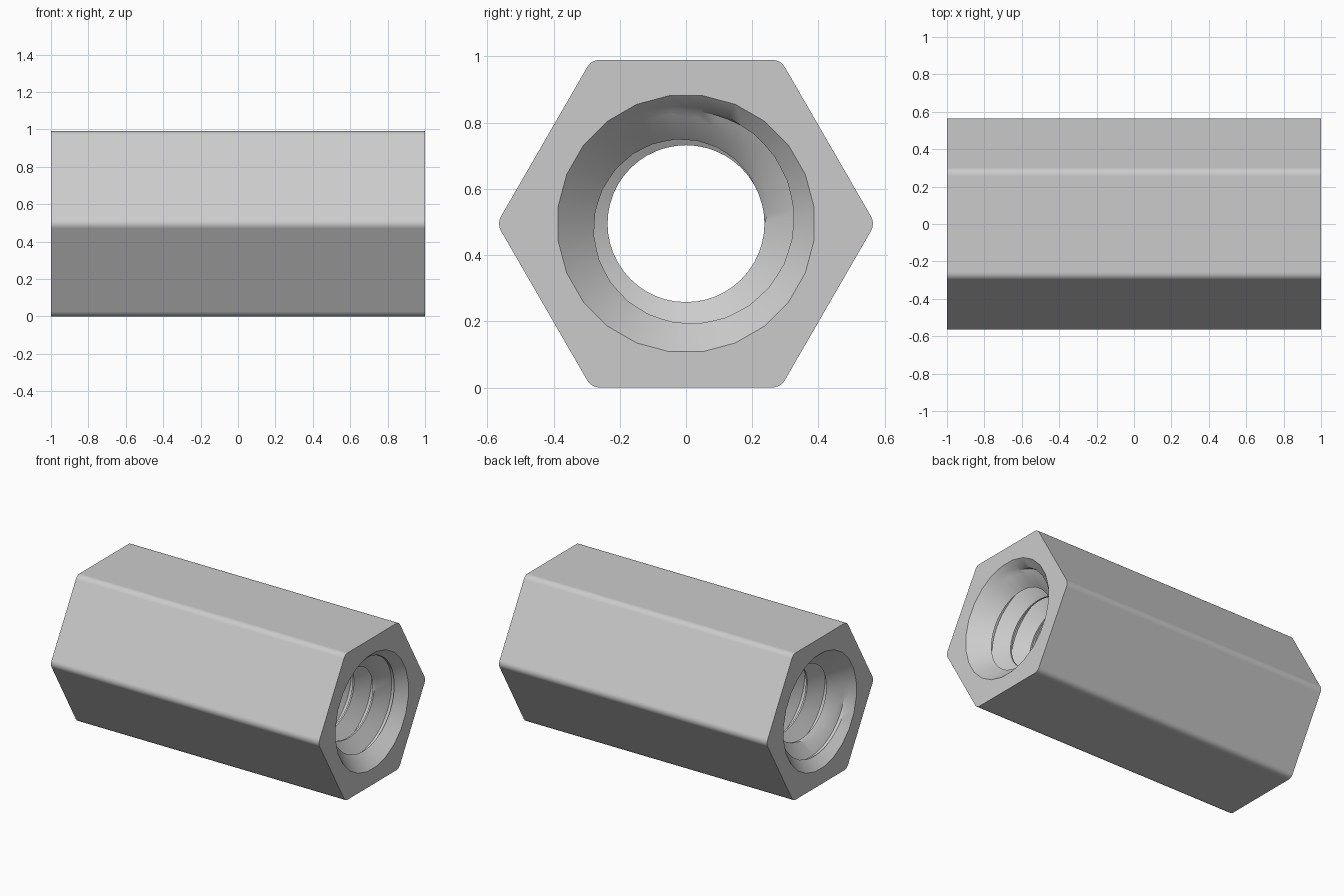
import bpy, bmesh
from math import sin, cos, pi, radians, sqrt, ceil

old = bpy.data.objects.get("Cube")
if old:
    bpy.data.objects.remove(old)

APOTHEM, FILLET, MID_Z = 0.495, 0.045, 0.495   # hexagonal bar
STEPS = 48                                     # bore divisions per turn
PITCH, CREST, ROOT, MOUTH = 0.15, 0.237, 0.34, 0.39
ROOT_HALF = 0.01
CREST_HALF = ROOT_HALF + (ROOT - CREST) * 0.577   # thirty degree flanks
GROOVE_X = 0.955                               # groove centre at the top of the +x mouth

steel = bpy.data.materials.new("steel grey")
steel.use_nodes = True
grey = (0.6, 0.6, 0.6, 1)
steel.diffuse_color = grey
steel.node_tree.nodes["Principled BSDF"].inputs["Base Color"].default_value = grey

bm = bmesh.new()
welded = {}


def vert(x, y, z):
    key = (round(x, 5), round(y, 5), round(z, 5))
    if key not in welded:
        welded[key] = bm.verts.new((x, y, z + MID_Z))
    return welded[key]


def face(verts, smooth):
    loop = list(dict.fromkeys(verts))
    if len(loop) > 2 and not bm.faces.get(loop):
        bm.faces.new(loop).smooth = smooth


def cone(x, step):
    """Countersink radius, with a 24-sided mouth."""
    bend = cos(pi / 24) if step % 2 == 0 else 1.0
    return (MOUTH - 1 + abs(x)) * bend


def bore_vert(step, x, r):
    a = 2 * pi * (step % STEPS) / STEPS
    return vert(x, r * cos(a), r * sin(a))


def thread_row(step):
    """Four corners of the groove profile, trimmed by the countersinks."""
    centre = GROOVE_X + PITCH * (step / STEPS - 0.25)
    row = []
    for side in (-1, 1):
        pair = []
        xr, xc = centre + side * ROOT_HALF, centre + side * CREST_HALF
        gap_root, gap_crest = ROOT - cone(xr, step), CREST - cone(xc, step)
        for x, r in ((xc, CREST), (xr, ROOT)):
            if r == CREST and gap_crest < 0 < gap_root:
                t = gap_crest / (gap_crest - gap_root)
                x, r = xc + t * (xr - xc), CREST + t * (ROOT - CREST)
            x = max(-1, min(1, x))
            pair.append(bore_vert(step, x, max(r, cone(x, step))))
        row += pair[::side * -1]
    return row


# Threaded bore: one helical strip running through both countersinks
turns = ceil(2 / PITCH)
first, last = -(turns + 3) * STEPS, 3 * STEPS
rows = {s: thread_row(s) for s in range(first, last + 1)}
# keep the row order crest, root, root, crest along the axis
for s, row in rows.items():
    row.sort(key=lambda v: v.co.x)
for s in range(first, last):
    a, b = rows[s], rows[s + 1]
    for k in range(3):
        face((a[k], a[k + 1], b[k + 1], b[k]), True)
    if s + 1 + STEPS <= last:
        face((a[3], rows[s + STEPS][0], rows[s + 1 + STEPS][0], b[0 + 3]), True)

# Hexagonal outside with rounded corners
per_corner = STEPS // 6
outline = []
for c in range(6):
    mid = c * pi / 3
    reach = (APOTHEM - FILLET) * 2 / sqrt(3)
    for j in range(per_corner):
        a = mid + (j / (per_corner - 1) - 0.5) * pi / 3
        outline.append((reach * cos(mid) + FILLET * cos(a),
                        reach * sin(mid) + FILLET * sin(a)))
ends = {x: [vert(x, y, z) for y, z in outline] for x in (-1, 1)}
for i in range(STEPS):
    j = (i + 1) % STEPS
    face((ends[-1][i], ends[-1][j], ends[1][j], ends[1][i]),
         i % per_corner != per_corner - 1)

# Flat end faces between the outline and the countersink mouths
for x, ring in ends.items():
    mouth = [bore_vert(i - per_corner // 2, x, cone(x, i)) for i in range(STEPS)]
    for i in range(STEPS):
        j = (i + 1) % STEPS
        face((ring[i], ring[j], mouth[j], mouth[i]), False)

bmesh.ops.recalc_face_normals(bm, faces=bm.faces)
for e in bm.edges:
    e.smooth = e.calc_face_angle(0) < radians(30)

mesh = bpy.data.meshes.new("hex_coupling_nut")
bm.to_mesh(mesh)
bm.free()
mesh.materials.append(steel)
nut = bpy.data.objects.new("hex_coupling_nut", mesh)
bpy.context.collection.objects.link(nut)
